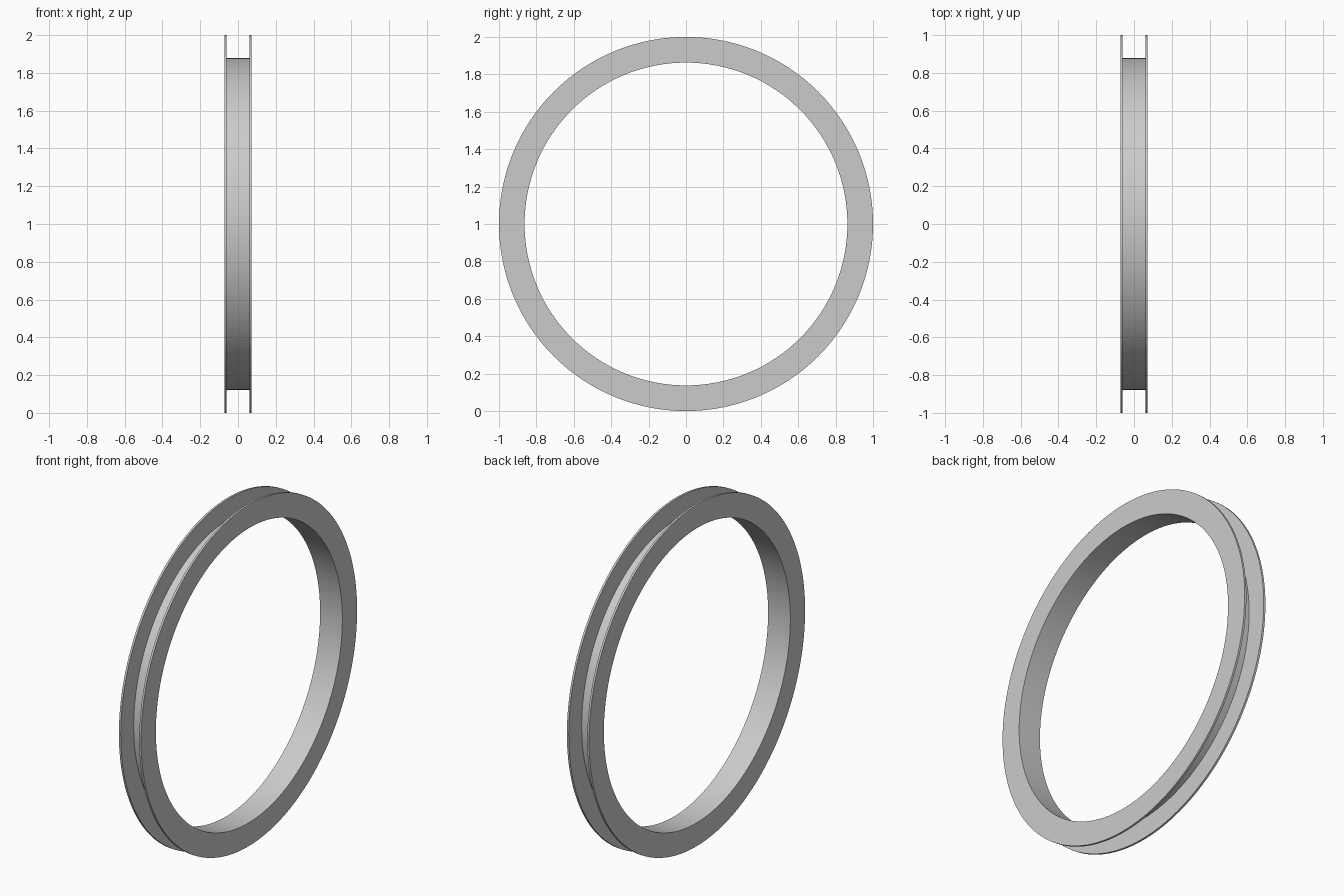
import bpy
import bmesh
from math import radians
from mathutils import Matrix, Vector

cube = bpy.data.objects.get("Cube")
if cube:
    bpy.data.objects.remove(cube, do_unlink=True)

SEGMENTS = 128
OUTER, FLOOR, INNER = 1.0, 0.88, 0.863      # radii
HALF_WIDTH, FLANGE = 0.072, 0.012           # width and flange thickness
CENTRE = Vector((0, 0, 1))

# Plain grey metal
grey = bpy.data.materials.new("grey_metal")
grey.use_nodes = True
colour = (0.6, 0.6, 0.6, 1)
grey.diffuse_color = colour
grey.node_tree.nodes["Principled BSDF"].inputs["Base Color"].default_value = colour

# U-shaped channel section as (x, radius), open side outwards
groove = HALF_WIDTH - FLANGE
half = [(HALF_WIDTH, INNER), (HALF_WIDTH, OUTER), (groove, OUTER), (groove, FLOOR)]
section = half + [(-x, r) for x, r in reversed(half)]

# Sweep the section round the x axis
bm = bmesh.new()
rings = []
for i in range(SEGMENTS):
    turn = Matrix.Rotation(radians(360 * i / SEGMENTS), 3, "X")
    rings.append([bm.verts.new(CENTRE + turn @ Vector((x, 0, r))) for x, r in section])
for i, ring in enumerate(rings):
    following = rings[(i + 1) % SEGMENTS]
    for j in range(len(section)):
        k = (j + 1) % len(section)
        bm.faces.new((ring[j], ring[k], following[k], following[j]))
bmesh.ops.recalc_face_normals(bm, faces=bm.faces)

mesh = bpy.data.meshes.new("channel_ring")
bm.to_mesh(mesh)
bm.free()
mesh.materials.append(grey)
channel_ring = bpy.data.objects.new("channel_ring", mesh)
bpy.context.collection.objects.link(channel_ring)

# Smooth round the ring, sharp at the section corners
bpy.ops.object.select_all(action="DESELECT")
channel_ring.select_set(True)
bpy.context.view_layer.objects.active = channel_ring
bpy.ops.object.shade_smooth_by_angle(angle=radians(30))
